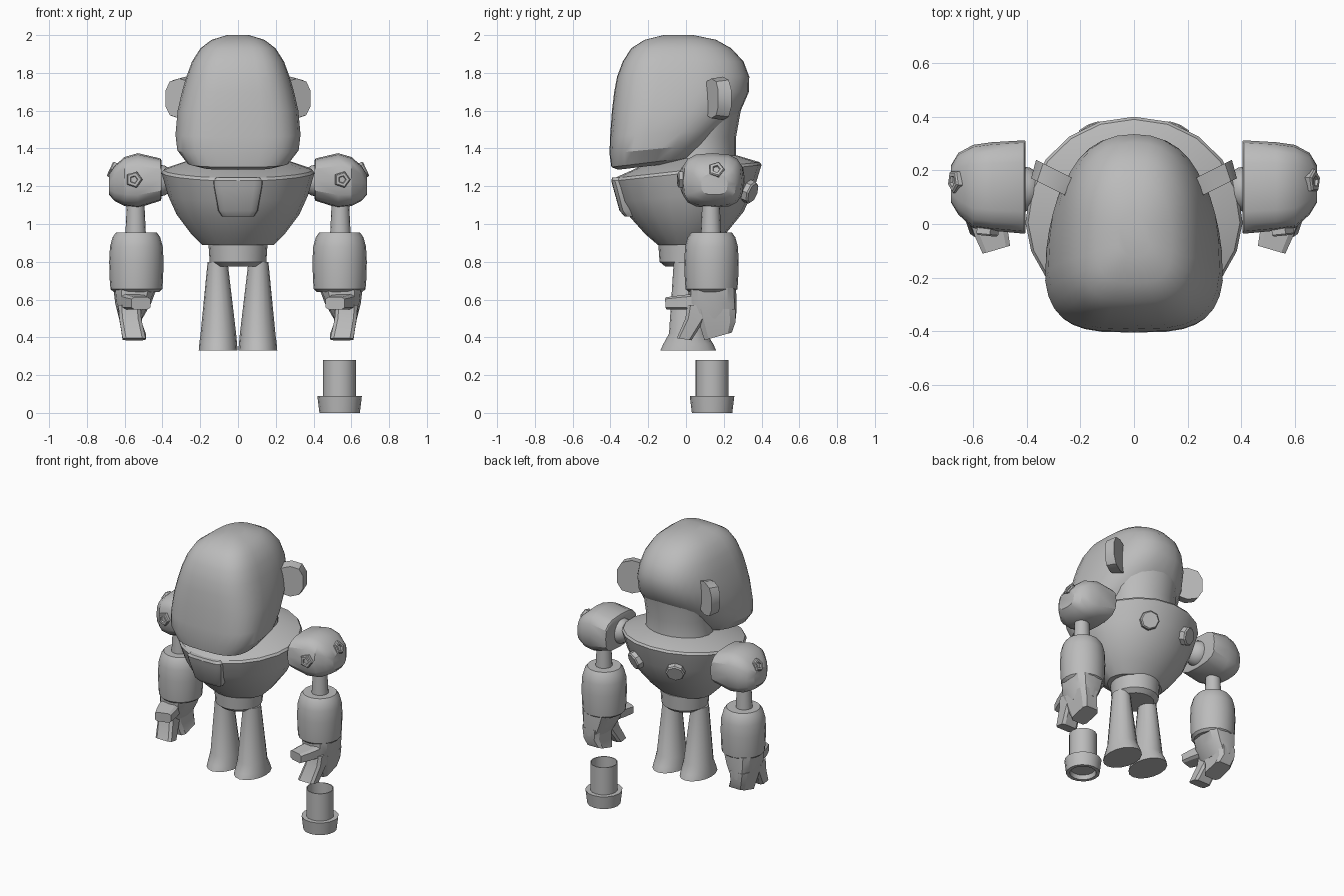
import bpy, bmesh
from math import sin, cos, pi, copysign
from mathutils import Vector

default = bpy.data.objects.get("Cube")
if default:
    bpy.data.objects.remove(default, do_unlink=True)

GREY = (0.5, 0.5, 0.5, 1)
mat = bpy.data.materials.new("plain_grey")
mat.use_nodes = True
mat.diffuse_color = GREY
bsdf = next(n for n in mat.node_tree.nodes if n.type == 'BSDF_PRINCIPLED')
bsdf.inputs["Base Color"].default_value = GREY
bsdf.inputs["Roughness"].default_value = 0.7
parts = []


def loft(name, sections, n=16, e=2, e_back=None, axis='z', side=1, taper=0, turn=0):
    """Skin superellipse rings: (height, centre u, centre v, radius u, radius v, tilt)."""
    bm = bmesh.new()
    rings = []
    for h, cu, cv, ru, rv, *tilt in sections:
        k = tilt[0] if tilt else 0
        ring = []
        for i in range(n):
            a = 2 * pi * (i + turn) / n
            p = 2 / (e if sin(a) < 0 else e_back or e)
            u = ru * copysign(abs(cos(a)) ** p, cos(a))
            v = rv * copysign(abs(sin(a)) ** p, sin(a))
            u *= 1 - taper * max(0, cv + v + 0.2)
            co = (cu + u, cv + v, h + k * v) if axis == 'z' else (h, cu + u, cv + v)
            ring.append(bm.verts.new((co[0] * side, co[1], co[2])))
        rings.append(ring)
    for a, b in zip(rings, rings[1:]):
        for i in range(n):
            j = (i + 1) % n
            bm.faces.new((a[i], a[j], b[j], b[i]))
    bm.faces.new(rings[0])
    bm.faces.new(rings[-1])
    bmesh.ops.recalc_face_normals(bm, faces=bm.faces)
    me = bpy.data.meshes.new(name)
    bm.to_mesh(me)
    bm.free()
    me.materials.append(mat)
    ob = bpy.data.objects.new(name, me)
    bpy.context.collection.objects.link(ob)
    parts.append(ob)
    return ob


def turned(name, profile, x=0, y=0, n=16, side=1):
    return loft(name, [(z, x, y, r, r) for z, r in profile], n, side=side)


def aim(ob, place, normal):
    ob.location = place
    ob.rotation_euler = Vector(normal).to_track_quat('Z', 'Y').to_euler()


# head: (height, front, back, half width, tilt)
head = [(1.31, -.36, .02, .2, .12), (1.33, -.395, .08, .27, .12), (1.4, -.405, .14, .325, .1),
        (1.48, -.402, .2, .335, .06), (1.6, -.392, .29, .325, 0), (1.7, -.38, .333, .303, 0),
        (1.78, -.365, .335, .28, 0), (1.86, -.335, .305, .25, 0), (1.93, -.29, .24, .205, 0),
        (1.975, -.22, .16, .145, 0), (2.0, -.12, .04, .06, 0)]
loft("head", [(z, 0, (f + b) / 2, w, (b - f) / 2, k) for z, f, b, w, k in head],
     n=32, e=3.3, e_back=2.4, taper=0.22)
loft("neck", [(1.26, 0, .07, .24, .205), (1.36, 0, .07, .225, .195),
              (1.46, 0, .07, .225, .195), (1.6, 0, .07, .24, .22)], n=20)

# torso bowl with sloping collar
loft("torso", [(.89, 0, 0, .19, .15), (.95, 0, 0, .25, .215, .02), (1.05, 0, .005, .325, .3, .05),
               (1.15, 0, .005, .37, .355, .09), (1.27, 0, .005, .405, .395, .11),
               (1.285, 0, .005, .395, .385, .11), (1.35, 0, .05, .22, .22, .06)],
     n=20, e=1.8, e_back=2.05)
loft("chest_panel", [(1.04, 0, -.285, .085, .04), (1.07, 0, -.3, .105, .052),
                     (1.2, 0, -.33, .13, .058), (1.23, 0, -.34, .132, .056),
                     (1.247, 0, -.34, .115, .05)], n=16, e=4.5)
turned("waist", [(.775, .12), (.8, .15), (.9, .157)], y=.01, n=20)

for s, label in ((1, "left"), (-1, "right")):
    # ears and back discs
    ear = loft(label + "_ear", [(-.035, 0, 0, .1, .115), (.035, 0, 0, .085, .105)], n=10, e=2.6, turn=.5)
    aim(ear, (s * .295, .165, 1.665), (s * .45, -.89, 0))
    disc = turned(label + "_back_disc", [(-.05, .062), (.012, .062), (.02, .054)], n=8)
    aim(disc, (s * .155, .338, 1.17), (s * .4, .85, -.33))

    # legs with flared feet
    loft(label + "_leg", [(.33, .105, .012, .103, .148), (.365, .105, .012, .1, .132),
                          (.42, .104, .01, .094, .1), (.8, .108, 0, .053, .065)], n=16, side=s)

    # shoulder block, ball joint and bolts
    loft(label + "_shoulder", [(.405, .138, 1.235, .172, .1), (.41, .138, 1.235, .174, .112),
                               (.53, .14, 1.23, .165, .145), (.6, .14, 1.225, .155, .13),
                               (.655, .15, 1.215, .115, .092), (.682, .15, 1.21, .07, .055)],
         n=16, e=3, axis='x', side=s)
    ball = [(.085 * -cos(pi * i / 8), .085 * sin(pi * i / 8) + .001) for i in range(9)]
    turned(label + "_shoulder_ball", [(1.23 + z, r) for z, r in ball], .42, .13, side=s)
    bolt = [(-.03, .045), (.012, .045), (.018, .038), (.018, .022), (.008, .018)]
    aim(turned(label + "_front_bolt", bolt, n=5), (s * .55, -.026, 1.235), (s * .1, -1, 0))
    aim(turned(label + "_outer_bolt", bolt, n=5), (s * .662, .16, 1.285), (s * .9, 0, .42))

    # arm
    turned(label + "_upper_arm", [(.93, .055), (1.12, .046)], .542, .132, side=s)
    turned(label + "_forearm", [(.64, .12), (.655, .137), (.7, .141), (.8, .144), (.88, .14),
                                (.93, .126), (.955, .108)], .538, .135, n=20, side=s)

    # hand: palm, curled fingers and thumb
    loft(label + "_palm", [(.66, .545, .14, .115, .125), (.58, .555, .14, .095, .128),
                           (.5, .568, .15, .062, .115)], n=12, e=3, side=s)
    loft(label + "_rear_fingers", [(.55, .57, .155, .07, .11), (.48, .568, .165, .06, .1),
                                   (.405, .548, .17, .062, .075, .28)], n=8, e=5, side=s, turn=.5)
    loft(label + "_front_finger", [(.57, .575, .065, .06, .06), (.5, .57, .05, .06, .055),
                                   (.39, .55, -.01, .063, .04, -.15)], n=8, e=5, side=s, turn=.5)
    thumb = loft(label + "_thumb", [(-.05, 0, 0, .07, .045), (.06, 0, 0, .065, .038),
                                    (.13, 0, 0, .055, .033)], n=8, e=5, turn=.5)
    aim(thumb, (s * .55, .03, .587), (s * -.28, -.96, -.05))

# detached hollow barrel beneath the left arm
turned("arm_barrel", [(.03, .078), (0, .084), (0, .107), (.09, .118), (.09, .088), (.28, .088),
                      (.28, .082), (.1, .082)], .538, .138, n=16)

bpy.ops.object.select_all(action='DESELECT')
for ob in parts:
    ob.select_set(True)
bpy.context.view_layer.objects.active = parts[0]
bpy.ops.object.shade_smooth_by_angle(angle=pi / 6)
